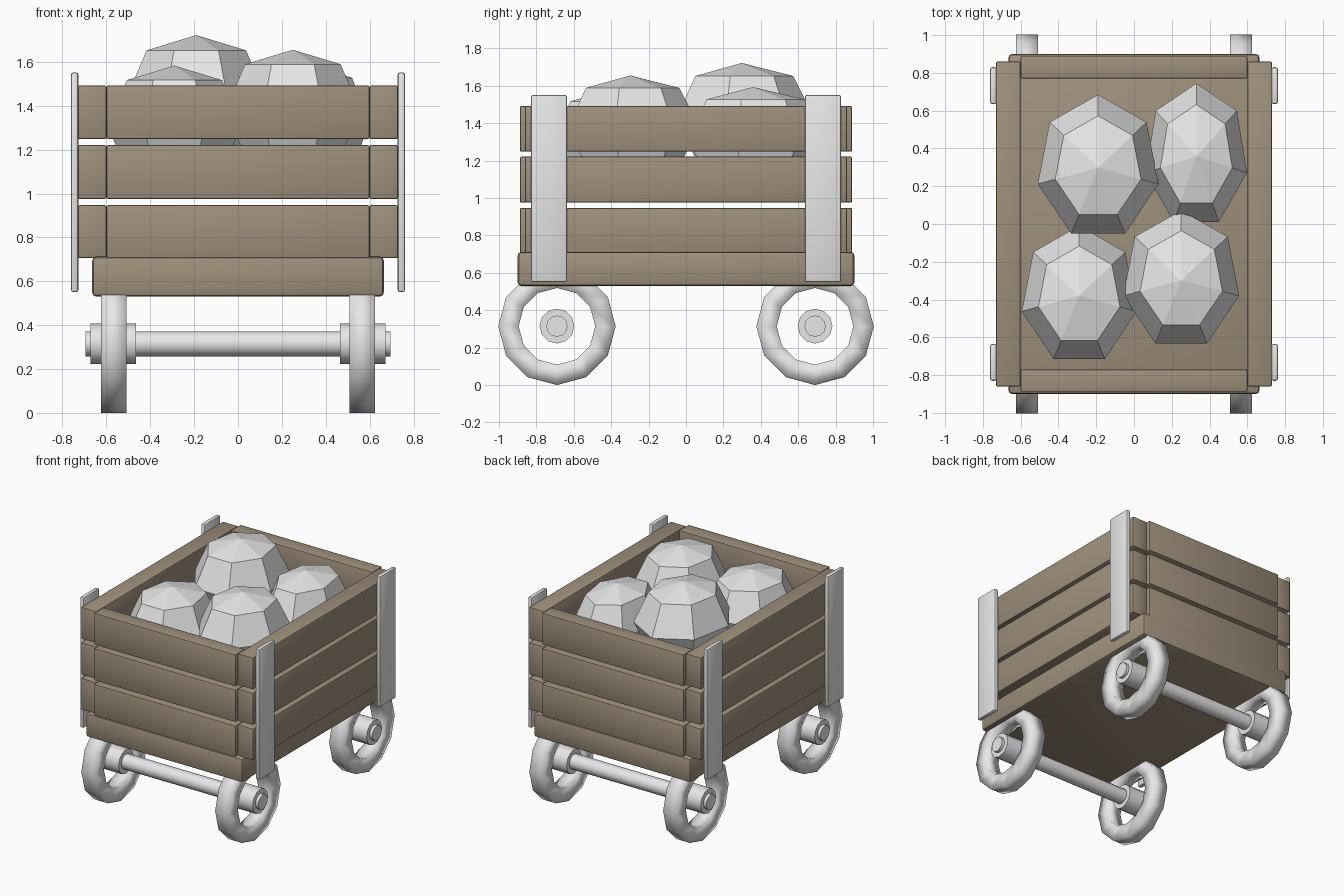
import bpy, bmesh, math

if "Cube" in bpy.data.objects:
    bpy.data.objects.remove(bpy.data.objects["Cube"])


def material(name, rgb):
    m = bpy.data.materials.new(name)
    m.diffuse_color = (*rgb, 1)
    m.use_nodes = True
    m.node_tree.nodes["Principled BSDF"].inputs["Base Color"].default_value = m.diffuse_color
    return m


WOOD = material("brown wood", (0.35, 0.28, 0.2))
GREY = material("light grey", (0.8, 0.8, 0.8))


def finish(name, bm, mat, smooth=None):
    bmesh.ops.recalc_face_normals(bm, faces=bm.faces)
    me = bpy.data.meshes.new(name)
    bm.to_mesh(me)
    bm.free()
    me.materials.append(mat)
    ob = bpy.data.objects.new(name, me)
    bpy.context.collection.objects.link(ob)
    if smooth is not None:
        bpy.ops.object.select_all(action='DESELECT')
        ob.select_set(True)
        bpy.context.view_layer.objects.active = ob
        bpy.ops.object.shade_smooth_by_angle(angle=math.radians(smooth))
    return ob


def box(name, lo, hi, mat, bevel):
    """Box between two corners with softened edges."""
    bm = bmesh.new()
    bmesh.ops.create_cube(bm, size=1)
    for v in bm.verts:
        v.co = [(a + b) / 2 + c * (b - a) for a, b, c in zip(lo, hi, v.co)]
    bmesh.ops.bevel(bm, geom=bm.edges[:], offset=bevel, segments=2,
                    profile=0.5, affect='EDGES')
    return finish(name, bm, mat, 30)


def lathe_x(name, profile, centre, sides, mat, smooth, closed=False):
    """Spin a profile of (x, radius) points around the x axis."""
    bm = bmesh.new()
    rings = []
    for i in range(sides):
        a = 2 * math.pi * i / sides
        rings.append([bm.verts.new((centre[0] + x, centre[1] + r * math.sin(a),
                                    centre[2] - r * math.cos(a))) for x, r in profile])
    n = len(profile)
    for i in range(sides):
        p, q = rings[i], rings[(i + 1) % sides]
        for j in range(n if closed else n - 1):
            k = (j + 1) % n
            bm.faces.new((p[j], p[k], q[k], q[j]))
    if not closed:
        bm.faces.new([r[0] for r in rings])
        bm.faces.new([r[-1] for r in rings])
    return finish(name, bm, mat, smooth)


# cart bed
box("bed", (-0.665, -0.9, 0.53), (0.665, 0.9, 0.712), WOOD, 0.02)

# three rows of wall planks
for row, (z0, z1) in enumerate([(0.705, 0.947), (0.975, 1.221), (1.248, 1.492)]):
    for s, tag in ((-1, "a"), (1, "b")):
        x0, x1 = sorted((s * 0.6, s * 0.73))
        box(f"side_plank_{row}_{tag}", (x0, -0.86, z0), (x1, 0.86, z1), WOOD, 0.008)
        y0, y1 = sorted((s * 0.77, s * 0.888))
        box(f"end_plank_{row}_{tag}", (-0.6, y0, z0), (0.6, y1, z1), WOOD, 0.008)

for sy, end in ((-1, "front"), (1, "back")):
    # axle with a hub at each end
    axle_centre = (0, sy * 0.69, 0.315)
    lathe_x(f"{end}_axle", [(-0.695, 0.057), (0.695, 0.057)], axle_centre, 12, GREY, 40)
    for sx, side in ((-1, "left"), (1, "right")):
        lathe_x(f"{end}_{side}_hub", [(sx * 0.465, 0.093), (sx * 0.672, 0.093)],
                axle_centre, 12, GREY, 40)
        # open wheel rim with a square section, softly shaded
        rim = [(-0.058, 0.205), (-0.058, 0.314), (0.058, 0.314), (0.058, 0.205)]
        lathe_x(f"{end}_{side}_wheel", rim, (sx * 0.567, sy * 0.69, 0.314),
                12, GREY, 180, closed=True)
        # corner strap
        x0, x1 = sorted((sx * 0.727, sx * 0.762))
        y0, y1 = sorted((sy * 0.635, sy * 0.83))
        box(f"{end}_{side}_strap", (x0, y0, 0.55), (x1, y1, 1.552), GREY, 0.012)


def boulder(name, x, y, top, rx, ry, rz):
    """Seven-sided faceted stone, one corner pointing to the back."""
    bm = bmesh.new()
    cz = top - rz
    rings = []
    for r, h in ((0.71, 0.76), (1, 0), (0.71, -0.76)):
        rings.append([bm.verts.new((x + rx * r * math.sin(2 * math.pi * i / 7),
                                    y + ry * r * math.cos(2 * math.pi * i / 7),
                                    cz + rz * h)) for i in range(7)])
    peak, base = bm.verts.new((x, y, top)), bm.verts.new((x, y, cz - rz))
    for i in range(7):
        j = (i + 1) % 7
        bm.faces.new((peak, rings[0][i], rings[0][j]))
        bm.faces.new((base, rings[2][j], rings[2][i]))
        for a, b in zip(rings, rings[1:]):
            bm.faces.new((a[i], b[i], b[j], a[j]))
    finish(name, bm, GREY)


# load of four stones
boulder("stone_back_left", -0.19, 0.298, 1.722, 0.328, 0.387, 0.29)
boulder("stone_front_right", 0.25, -0.298, 1.655, 0.315, 0.37, 0.275)
boulder("stone_front_left", -0.29, -0.38, 1.583, 0.312, 0.371, 0.275)
boulder("stone_back_right", 0.33, 0.358, 1.593, 0.275, 0.387, 0.275)
